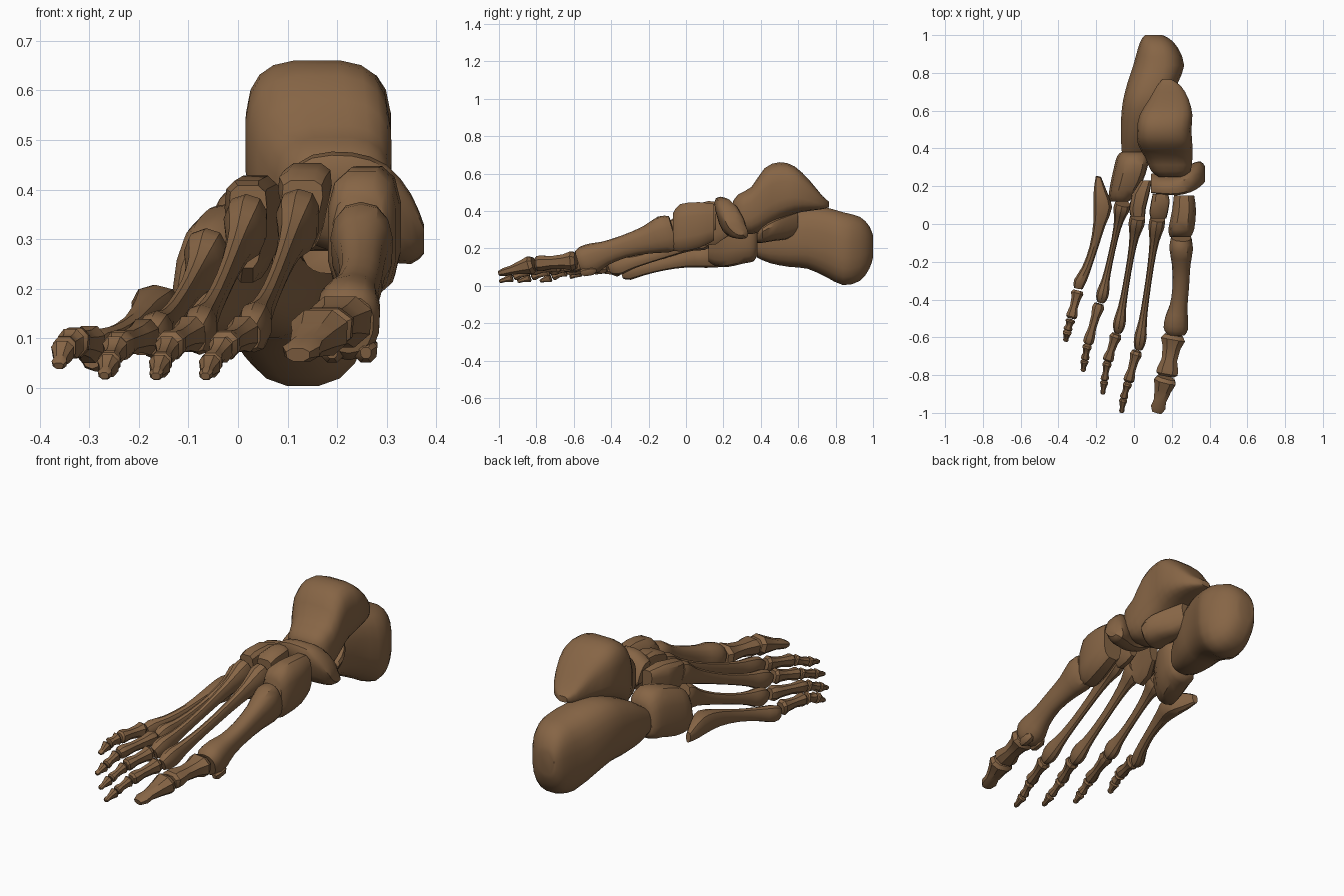
import bpy, bmesh, math
from mathutils import Vector

mat = bpy.data.materials.new("bone_brown")
mat.diffuse_color = (0.24, 0.13, 0.06, 1)


def skin(name, rings, angle=35):
    """Bridge rings of points into a closed bone."""
    bm = bmesh.new()
    loops = [[bm.verts.new(p) for p in r] for r in rings]
    n = len(loops[0])
    for a, b in zip(loops, loops[1:]):
        for i in range(n):
            j = (i + 1) % n
            bm.faces.new((a[i], a[j], b[j], b[i]))
    bm.faces.new(loops[0])
    bm.faces.new(loops[-1])
    bmesh.ops.recalc_face_normals(bm, faces=bm.faces)
    me = bpy.data.meshes.new(name)
    bm.to_mesh(me)
    bm.free()
    me.shade_smooth()
    me.set_sharp_from_angle(angle=math.radians(angle))
    me.materials.append(mat)
    ob = bpy.data.objects.new(name, me)
    bpy.context.collection.objects.link(ob)
    return ob


def ring(c, u, v, n, p, taper=0, lean=0):
    """Superellipse ring; taper narrows its underside, lean shifts its top sideways."""
    pts = []
    for i in range(n):
        a = 2 * math.pi * (i + 0.5) / n
        s, t = [math.copysign(abs(f) ** (2 / p), f) for f in (math.cos(a), math.sin(a))]
        pts.append(c + u * s * (1 + taper * (t - 1) / 2) + v * t + u.normalized() * lean * t)
    return pts


def refine(secs):
    """Insert a Catmull-Rom midpoint between sections."""
    out = []
    for i in range(len(secs) - 1):
        q = [secs[max(i - 1, 0)], secs[i], secs[i + 1], secs[min(i + 2, len(secs) - 1)]]
        out += [secs[i], tuple((-a + 9 * b + 9 * c - d) / 16 for a, b, c, d in zip(*q))]
    return out + [secs[-1]]


def block(name, secs, axis="y", n=16, p=2.8, taper=0, lean=0, smooth=True):
    """Loft boxes (t, a0, a1, z0, z1) along x or y."""
    rings = []
    for t, a0, a1, z0, z1 in (refine(secs) if smooth else secs):
        m, w = (a0 + a1) / 2, (a1 - a0) / 2
        z, h = (z0 + z1) / 2, (z1 - z0) / 2
        c, u = (Vector((m, t, z)), Vector((w, 0, 0))) if axis == "y" else \
            (Vector((t, m, z)), Vector((0, w, 0)))
        rings.append(ring(c, u, Vector((0, 0, h)), n, p, taper, lean))
    return skin(name, rings)


def shaft(name, secs, n=10, p=2.4, taper=0.15):
    """Loft (x, y, z, half width, half height) along a path."""
    d = (Vector(secs[-1][:3]) - Vector(secs[0][:3])).normalized()
    u = Vector((0, 0, 1)).cross(d).normalized()
    v = d.cross(u)
    return skin(name, [ring(Vector(s[:3]), u * s[3], v * s[4], n, p, taper) for s in secs])


def profiled(name, a, b, w, h, profile, sag=0, n=8):
    """Straight bone from a to b with a reusable thickness profile."""
    a, b = Vector(a), Vector(b)
    secs = []
    for t, kw, kh in profile:
        c = a.lerp(b, t) - Vector((0, 0, sag * math.sin(math.pi * t)))
        secs.append((*c, w * kw, h * kh))
    return shaft(name, secs, n)


# Heel bone with its inner shelf
block("heel_bone", [
    (0.38, -0.065, 0.08, 0.15, 0.30), (0.45, -0.07, 0.12, 0.12, 0.35),
    (0.55, -0.07, 0.17, 0.10, 0.40), (0.65, -0.06, 0.20, 0.09, 0.43),
    (0.75, -0.035, 0.235, 0.045, 0.42), (0.84, -0.005, 0.267, 0.002, 0.395),
    (0.93, 0.02, 0.235, 0.025, 0.37), (0.98, 0.04, 0.19, 0.09, 0.32),
    (1.0, 0.06, 0.15, 0.15, 0.27)], n=20, p=2.6)
block("heel_bone_shelf", [
    (0.38, 0.12, 0.26, 0.23, 0.28), (0.41, 0.10, 0.315, 0.23, 0.32),
    (0.47, 0.08, 0.305, 0.24, 0.36), (0.54, 0.08, 0.25, 0.25, 0.39),
    (0.60, 0.08, 0.20, 0.28, 0.41)], n=14, taper=0.4)

# Ankle bone
block("ankle_bone", [
    (0.25, 0.13, 0.26, 0.33, 0.45), (0.28, 0.09, 0.30, 0.29, 0.49),
    (0.35, 0.06, 0.31, 0.275, 0.53), (0.42, 0.02, 0.31, 0.30, 0.63),
    (0.50, 0.015, 0.305, 0.35, 0.662), (0.58, 0.03, 0.31, 0.385, 0.64),
    (0.66, 0.08, 0.29, 0.40, 0.565), (0.73, 0.12, 0.25, 0.41, 0.48),
    (0.765, 0.15, 0.20, 0.42, 0.45)], n=20, p=3.2)

# Midfoot bones; the boat-shaped one tips forward at the top
block("boat_bone", [
    (0.09, 0.18, 0.25, 0.34, 0.43), (0.15, 0.17, 0.26, 0.29, 0.47),
    (0.23, 0.165, 0.27, 0.265, 0.475), (0.30, 0.18, 0.305, 0.255, 0.45),
    (0.35, 0.21, 0.32, 0.25, 0.39), (0.375, 0.24, 0.29, 0.27, 0.33)],
    axis="x", n=14, lean=-0.03)
block("inner_wedge_bone", [
    (-0.07, 0.19, 0.30, 0.19, 0.39), (-0.03, 0.18, 0.32, 0.18, 0.44),
    (0.07, 0.20, 0.33, 0.20, 0.45), (0.15, 0.21, 0.32, 0.24, 0.44)], n=12, p=3)
block("middle_wedge_bone", [
    (0.03, 0.08, 0.18, 0.29, 0.42), (0.06, 0.07, 0.19, 0.28, 0.44),
    (0.12, 0.08, 0.20, 0.28, 0.455), (0.16, 0.09, 0.19, 0.30, 0.45)],
    n=12, p=3.5, taper=0.6, smooth=False)
block("outer_wedge_bone", [
    (0.04, -0.025, 0.065, 0.24, 0.41), (0.08, -0.035, 0.07, 0.21, 0.42),
    (0.16, -0.02, 0.09, 0.22, 0.43), (0.23, 0.03, 0.10, 0.27, 0.41)],
    n=12, p=3.5, taper=0.5, smooth=False)
block("cuboid_bone", [
    (0.12, -0.12, -0.03, 0.13, 0.30), (0.15, -0.13, -0.01, 0.11, 0.33),
    (0.22, -0.12, 0.04, 0.10, 0.36), (0.31, -0.10, 0.07, 0.12, 0.375),
    (0.36, -0.085, 0.065, 0.13, 0.35), (0.38, -0.065, 0.045, 0.16, 0.31)],
    n=14, p=2.8, lean=0.015)

# First long bone with two small bones beneath its head
shaft("long_bone_1", refine([
    (0.25, -0.065, 0.285, 0.056, 0.092), (0.25, -0.12, 0.275, 0.068, 0.10),
    (0.25, -0.21, 0.245, 0.053, 0.075), (0.248, -0.33, 0.21, 0.047, 0.06),
    (0.236, -0.43, 0.175, 0.051, 0.064), (0.226, -0.49, 0.15, 0.065, 0.08),
    (0.222, -0.545, 0.132, 0.07, 0.08), (0.222, -0.575, 0.127, 0.056, 0.06)]), n=14)
for i, x in enumerate((0.19, 0.258)):
    shaft(f"sesamoid_{i + 1}", [
        (x, -0.565, 0.07, 0.012, 0.012), (x, -0.545, 0.073, 0.026, 0.024),
        (x, -0.50, 0.08, 0.026, 0.024), (x, -0.48, 0.085, 0.012, 0.012)], n=8)

# Long bones 2 to 4
LONG = [(0, 1.3, 1.5), (0.06, 1.35, 1.6), (0.17, 0.82, 1.08), (0.35, 0.56, 0.78),
        (0.6, 0.55, 0.7), (0.78, 0.7, 0.88), (0.88, 1.02, 1.2), (0.95, 1.0, 1.15), (1, 0.65, 0.75)]
for i, (a, b) in enumerate([((0.125, 0.03, 0.345), (0.025, -0.66, 0.105)),
                            ((0.02, 0.04, 0.335), (-0.085, -0.57, 0.10)),
                            ((-0.06, 0.11, 0.265), (-0.175, -0.41, 0.095))]):
    profiled(f"long_bone_{i + 2}", a, b, 0.034, 0.04, refine(LONG), sag=0.015, n=10)

# Fifth long bone with its rear spur
shaft("long_bone_5", refine([
    (-0.188, 0.25, 0.135, 0.016, 0.025), (-0.178, 0.18, 0.15, 0.038, 0.05),
    (-0.165, 0.10, 0.152, 0.055, 0.056), (-0.183, 0.0, 0.142, 0.036, 0.044),
    (-0.212, -0.12, 0.115, 0.025, 0.033), (-0.25, -0.23, 0.09, 0.027, 0.035),
    (-0.285, -0.30, 0.075, 0.036, 0.043), (-0.295, -0.34, 0.07, 0.025, 0.032)]))

# Toes: joint positions from root to tip, then half width of each bone
PHALANX = [(0, 0.78, 0.78), (0.1, 1, 1), (0.3, 0.74, 0.75), (0.6, 0.64, 0.65),
           (0.84, 0.88, 0.8), (0.94, 0.88, 0.78), (1, 0.62, 0.55)]
TIP = [(0, 0.8, 0.75), (0.1, 1, 1), (0.35, 0.75, 0.75), (0.65, 0.56, 0.5),
       (0.85, 0.66, 0.45), (1, 0.42, 0.28)]
toes = [
    ([(0.212, -0.58, 0.135), (0.172, -0.805, 0.118), (0.121, -0.998, 0.066)], (0.072, 0.066)),
    ([(0.017, -0.665, 0.112), (-0.03, -0.835, 0.083), (-0.055, -0.92, 0.048),
      (-0.066, -0.998, 0.023)], (0.036, 0.027, 0.024)),
    ([(-0.09, -0.575, 0.112), (-0.14, -0.725, 0.083), (-0.156, -0.825, 0.048),
      (-0.166, -0.90, 0.023)], (0.036, 0.027, 0.024)),
    ([(-0.182, -0.415, 0.105), (-0.245, -0.635, 0.083), (-0.26, -0.715, 0.049),
      (-0.27, -0.78, 0.024)], (0.036, 0.028, 0.024)),
    ([(-0.295, -0.345, 0.087), (-0.333, -0.50, 0.092), (-0.351, -0.56, 0.079),
      (-0.362, -0.62, 0.044)], (0.037, 0.03, 0.026))]
for k, (joints, widths) in enumerate(toes):
    for j, w in enumerate(widths):
        a, b = Vector(joints[j]), Vector(joints[j + 1])
        last = j == len(widths) - 1
        a = a + (b - a).normalized() * 0.008
        h = w * (0.77 if k == 0 else 1.08)
        profiled(f"toe_{k + 1}_bone_{j + 1}", a, b, w, h, TIP if last else PHALANX)
